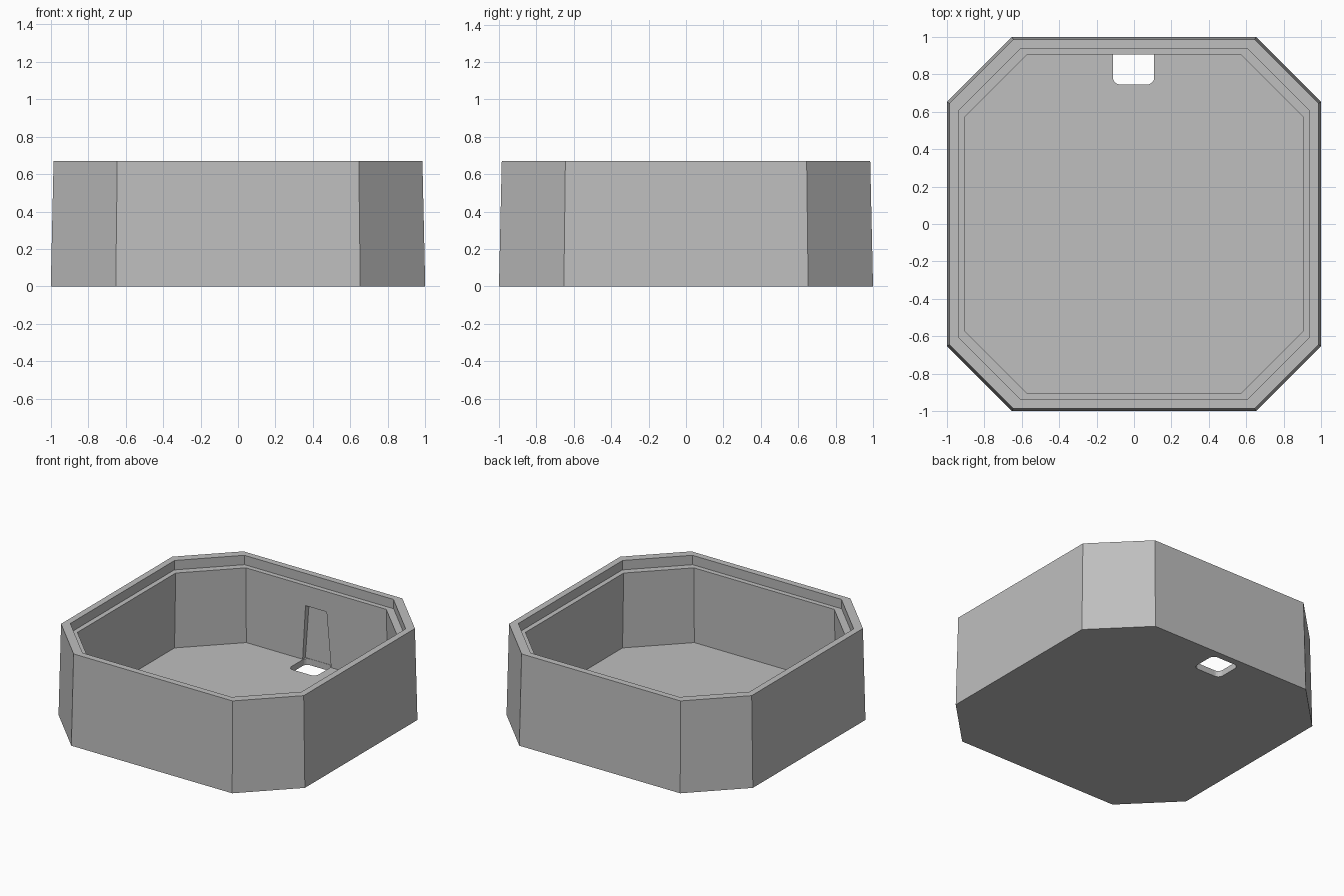
import bpy, bmesh, math

if "Cube" in bpy.data.objects:
    bpy.data.objects.remove(bpy.data.objects["Cube"])

grey = bpy.data.materials.new("plain grey")
grey.diffuse_color = (0.52, 0.52, 0.52, 1)
grey.use_nodes = True
grey.node_tree.nodes["Principled BSDF"].inputs["Base Color"].default_value = grey.diffuse_color


def make_object(name, bm):
    bmesh.ops.recalc_face_normals(bm, faces=bm.faces)
    mesh = bpy.data.meshes.new(name)
    bm.to_mesh(mesh)
    bm.free()
    mesh.materials.append(grey)
    obj = bpy.data.objects.new(name, mesh)
    bpy.context.collection.objects.link(obj)
    return obj


def loft(name, rings):
    """Skin a stack of equal-length point rings and cap both ends."""
    bm = bmesh.new()
    loops = [[bm.verts.new(p) for p in ring] for ring in rings]
    n = len(loops[0])
    for a, b in zip(loops, loops[1:]):
        for i in range(n):
            j = (i + 1) % n
            bm.faces.new((a[i], a[j], b[j], b[i]))
    bm.faces.new(loops[0])
    bm.faces.new(loops[-1])
    return make_object(name, bm)


def octagon(half, corner, z):
    return [(x, y, z) for x, y in (
        (half, -corner), (half, corner), (corner, half), (-corner, half),
        (-half, corner), (-half, -corner), (-corner, -half), (corner, -half))]


def rounded_rect(x0, x1, y0, y1, r, z, steps=5):
    pts = []
    centres = ((x1 - r, y1 - r), (x0 + r, y1 - r), (x0 + r, y0 + r), (x1 - r, y0 + r))
    for k, (cx, cy) in enumerate(centres):
        for s in range(steps + 1):
            a = math.pi / 2 * (k + s / steps)
            pts.append((cx + r * math.cos(a), cy + r * math.sin(a), z))
    return pts


# Tapered eight-sided tray: outer wall, rim, stepped ledge, inner wall, floor
tray = loft("tray", [
    octagon(1.0, 0.653, 0.0),
    octagon(0.985, 0.645, 0.67),
    octagon(0.938, 0.605, 0.67),
    octagon(0.941, 0.605, 0.60),
    octagon(0.905, 0.570, 0.60),
    octagon(0.918, 0.575, 0.045),
])

# Cable hole through the floor
hole = loft("cable_hole_cutter", [
    rounded_rect(-0.113, 0.108, 0.745, 0.948, 0.038, z) for z in (-0.1, 0.1)])

# Tapered cable recess in the back wall above the hole
recess = loft("cable_recess_cutter", [
    [(-0.118, y, 0.046), (0.113, y, 0.046), (0.083, y, 0.45), (-0.088, y, 0.45)]
    for y in (0.85, 0.95)])

for cutter in (recess, hole):
    mod = tray.modifiers.new(cutter.name, 'BOOLEAN')
    mod.operation = 'DIFFERENCE'
    mod.solver = 'EXACT'
    mod.object = cutter
    cutter.hide_render = True
    cutter.hide_viewport = True
